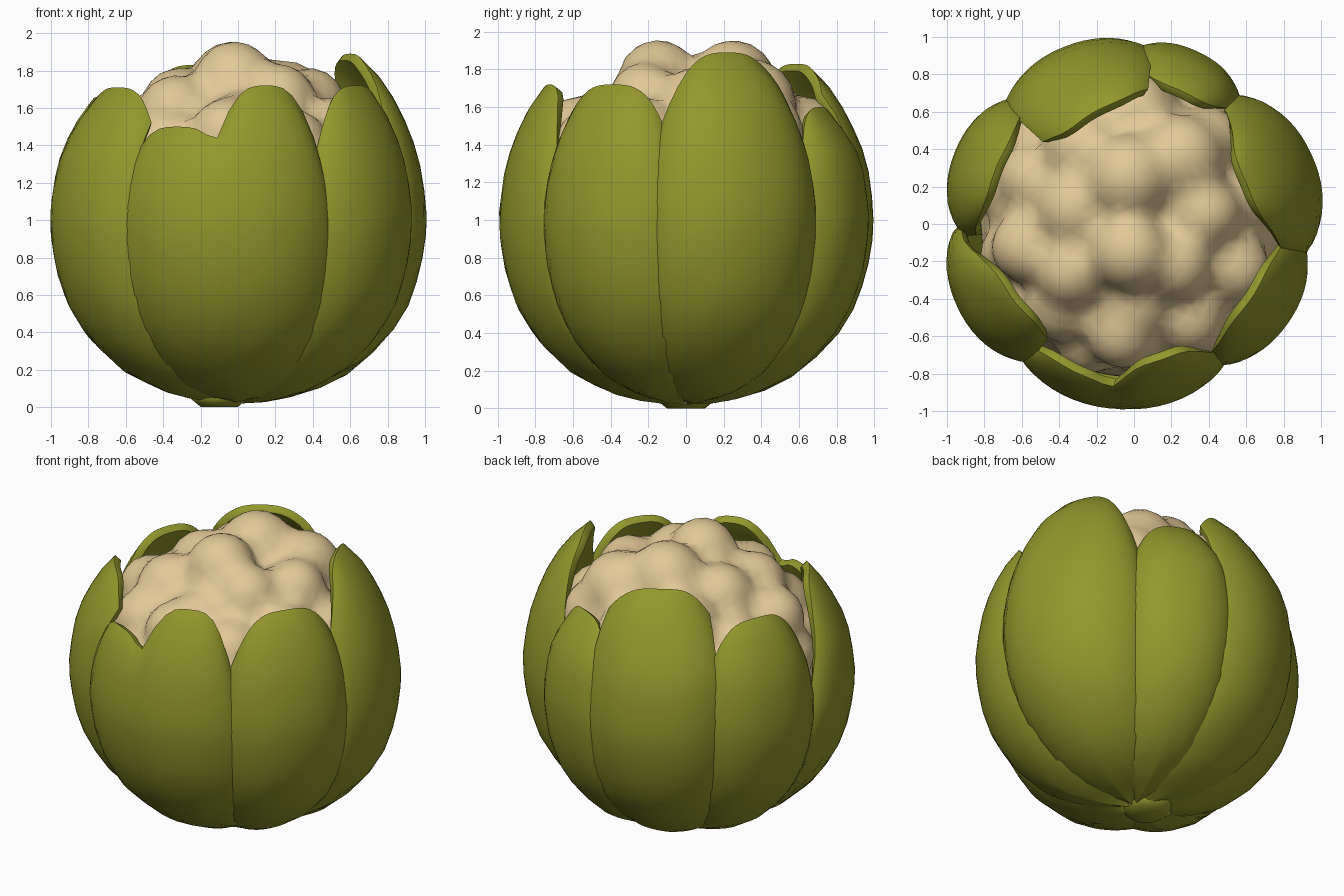
import bpy, bmesh, math
from mathutils import Vector

if "Cube" in bpy.data.objects:
    bpy.data.objects.remove(bpy.data.objects["Cube"])


def material(name, rgb):
    m = bpy.data.materials.new(name)
    m.diffuse_color = (*rgb, 1)
    m.use_nodes = True
    m.node_tree.nodes["Principled BSDF"].inputs["Base Color"].default_value = m.diffuse_color
    return m


GREEN = material("leaf green", (0.29, 0.31, 0.025))
CREAM = material("curd cream", (0.76, 0.58, 0.31))


def finish(name, bm, mat):
    bmesh.ops.recalc_face_normals(bm, faces=bm.faces)
    me = bpy.data.meshes.new(name)
    bm.to_mesh(me)
    bm.free()
    me.materials.append(mat)
    for p in me.polygons:
        p.use_smooth = True
    ob = bpy.data.objects.new(name, me)
    bpy.context.collection.objects.link(ob)
    return ob


# Shared outer profile of the leaves: radius, height
PROFILE = [(0.02, 0.02), (0.2, 0.03), (0.4, 0.08), (0.6, 0.18), (0.79, 0.36),
           (0.9, 0.54), (0.96, 0.72), (0.99, 0.9), (0.995, 1.05), (0.97, 1.25),
           (0.93, 1.42), (0.88, 1.58), (0.81, 1.74), (0.71, 1.88), (0.6, 1.97)]


def profile_param(z):
    for i in range(len(PROFILE) - 1):
        a, b = PROFILE[i][1], PROFILE[i + 1][1]
        if z <= b:
            return i + (z - a) / (b - a)
    return len(PROFILE) - 1


def profile_at(s):
    i = min(int(s), len(PROFILE) - 2)
    return Vector(PROFILE[i]).lerp(Vector(PROFILE[i + 1]), s - i)


def leaf(name, centre, half, size, lobes, falloff=0.1, tilt=0.0, curl=0.0, skew=0.0):
    """Thick cupped leaf; lobes are (middle, half width, tip height, drop)."""
    cols, rows = 20, 18
    bm = bmesh.new()
    grid = []
    for i in range(cols + 1):
        u = 2 * i / cols - 1
        top = max(t - d * abs((u - c) / w) ** 3.2 for c, w, t, d in lobes)
        s_top = profile_param(top)
        ang = math.radians(centre + half * u)
        line = []
        for j in range(rows + 1):
            r, z = profile_at(s_top * j / rows)
            r *= size * (1 - falloff * abs(u) ** 2.5 - tilt * u)
            r -= curl * (1 + skew * u) * max(0, z - 1.35) + 0.045 * (j / rows) ** 12
            z += 0.02 * abs(u) * (1 - j / rows)
            line.append(bm.verts.new((r * math.cos(ang), r * math.sin(ang), z)))
        grid.append(line)
    for a, b in zip(grid, grid[1:]):
        for j in range(rows):
            bm.faces.new((a[j], b[j], b[j + 1], a[j + 1]))
    ob = finish(name, bm, GREEN)
    # keep the shell growing inward
    if sum(p.normal.dot(p.center - Vector((0, 0, 1))) for p in ob.data.polygons) < 0:
        ob.data.flip_normals()
    mod = ob.modifiers.new("thickness", "SOLIDIFY")
    mod.thickness, mod.offset = 0.05, -1
    bev = ob.modifiers.new("soft rim", "BEVEL")
    bev.width, bev.segments, bev.limit_method = 0.015, 2, "ANGLE"
    bev.angle_limit = math.radians(50)
    return ob


# Leaves around the head
leaf("front_leaf", -93.5, 38, 1.0,
     [(-0.5, 0.5, 1.5, 0.22), (0.4, 0.55, 1.72, 0.38)], 0.08, 0.025, 0.05)
leaf("front_left_leaf", -155, 28, 1.05, [(0.25, 0.95, 1.71, 0.4)], 0.11, 0, 0.15)
leaf("left_leaf", 158, 26, 1.04, [(0, 1, 1.66, 0.4)], 0.11, 0, 0.12)
leaf("back_left_leaf", 111, 27, 1.025, [(0, 1.15, 1.83, 0.25)], 0.08, 0, 0.18, 0.6)
leaf("back_right_leaf", 70, 22, 0.99, [(0, 1, 1.6, 0.35)], 0.09, -0.03, 0.25)
leaf("right_leaf", 21.5, 31, 1.025, [(-0.05, 1, 1.89, 0.45)], 0.11, 0.03, 0.06)
leaf("front_right_leaf", -33, 28, 0.985, [(0.05, 1, 1.72, 0.4)], 0.09, -0.02, 0.05)

# Curd: one sphere pushed out to the envelope of its florets
lumps = [(-0.03, 0.25, 1.72, 0.24), (-0.02, -0.15, 1.74, 0.22),
         (-0.33, -0.25, 1.57, 0.21), (0.22, -0.22, 1.64, 0.2),
         (0.25, 0.35, 1.62, 0.24), (0.38, 0.06, 1.62, 0.2),
         (-0.31, 0.08, 1.6, 0.22), (-0.28, 0.42, 1.54, 0.22),
         (0.0, 0.6, 1.45, 0.22), (0.02, -0.42, 1.5, 0.2)]
for k in range(10):
    a = math.radians(36 * k + 12)
    lumps.append((0.58 * math.cos(a), 0.58 * math.sin(a), 1.4 + 0.06 * (k % 2), 0.2))
for k in range(13):
    a = math.radians(360 / 13 * k)
    lumps.append((0.68 * math.cos(a), 0.68 * math.sin(a), 1.24, 0.17))

core = Vector((0, 0, 0.95))
bm = bmesh.new()
bmesh.ops.create_icosphere(bm, subdivisions=5, radius=1)
for v in bm.verts:
    d = v.co.normalized()
    reach = 0.82 - 0.03 * max(0, d.z)
    for x, y, z, r in lumps:
        c = Vector((x, y, z)) - core
        along = c.dot(d)
        gap = r * r - (c.length_squared - along * along)
        if gap > 0 and along > 0:
            reach = max(reach, along + math.sqrt(gap))
    v.co = core + d * reach
# soften the creases between florets
bmesh.ops.smooth_vert(bm, verts=bm.verts, factor=0.5,
                      use_axis_x=True, use_axis_y=True, use_axis_z=True)
finish("curd", bm, CREAM)

# Cut stalk under the head
bm = bmesh.new()
bmesh.ops.create_cone(bm, cap_ends=True, segments=14, radius1=0.1, radius2=0.2, depth=0.08)
bmesh.ops.translate(bm, verts=bm.verts, vec=(-0.1, 0, 0.04))
finish("stalk", bm, GREEN)
